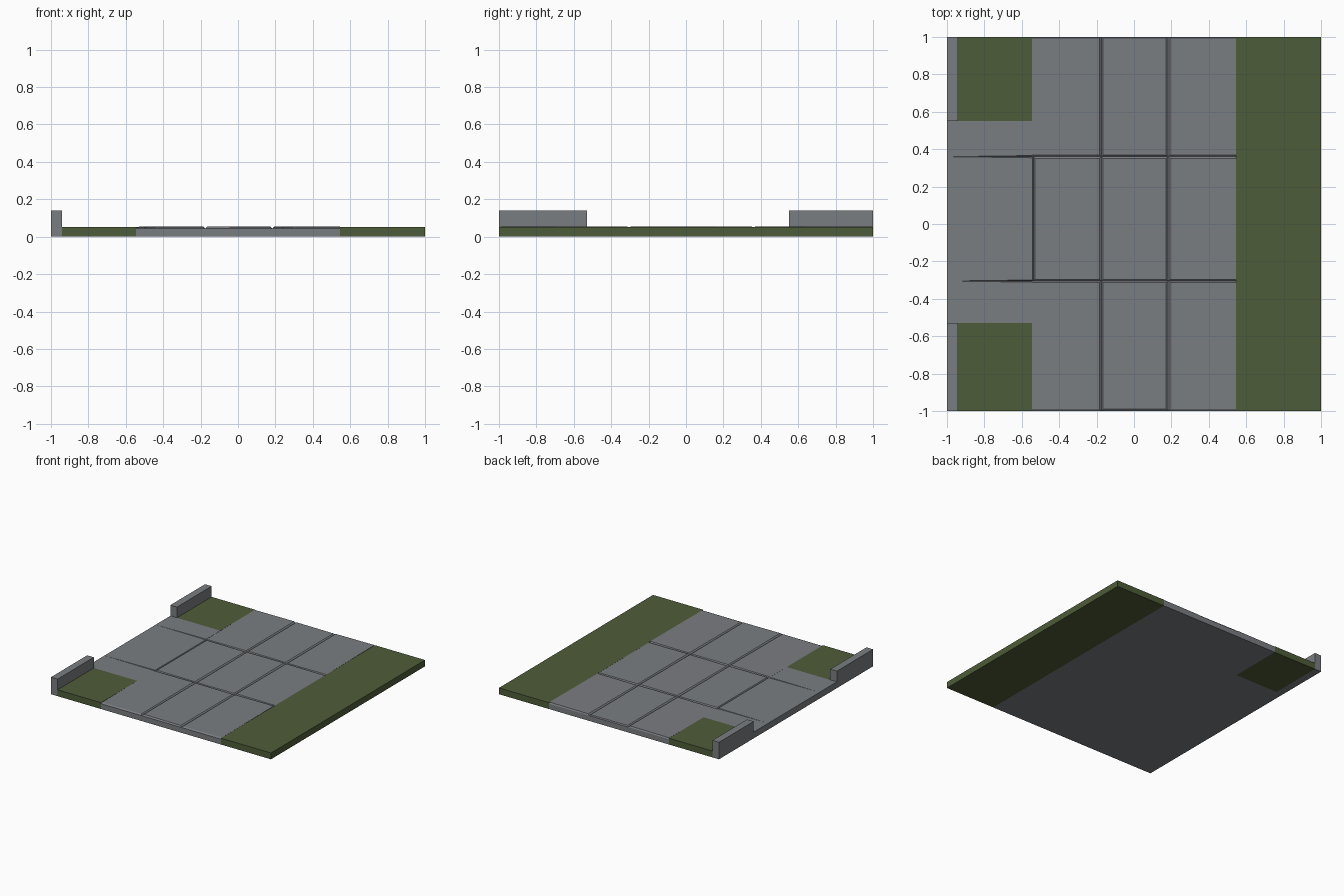
import bpy, bmesh

if "Cube" in bpy.data.objects:
    bpy.data.objects.remove(bpy.data.objects["Cube"])


def make_material(name, color):
    m = bpy.data.materials.new(name)
    m.diffuse_color = (*color, 1)
    m.use_nodes = True
    m.node_tree.nodes["Principled BSDF"].inputs["Base Color"].default_value = m.diffuse_color
    return m


stone = make_material("grey stone", (0.195, 0.207, 0.222))
grass = make_material("grass green", (0.076, 0.107, 0.040))


def make_object(name, bm, mats):
    bmesh.ops.recalc_face_normals(bm, faces=bm.faces)
    me = bpy.data.meshes.new(name)
    bm.to_mesh(me)
    bm.free()
    for m in mats:
        me.materials.append(m)
    ob = bpy.data.objects.new(name, me)
    bpy.context.collection.objects.link(ob)
    return ob


def add_prism(bm, low, z0, high, zs):
    """Closed block from four lower and four upper corners."""
    b = [bm.verts.new((x, y, z0)) for x, y in low]
    t = [bm.verts.new((x, y, z)) for (x, y), z in zip(high, zs)]
    bm.faces.new(b[::-1])
    bm.faces.new(t)
    for i in range(4):
        j = (i + 1) % 4
        bm.faces.new((b[i], b[j], t[j], t[i]))


def rect(x0, x1, y0, y1):
    return [(x0, y0), (x1, y0), (x1, y1), (x0, y1)]


def block(name, x0, x1, y0, y1, top, mats):
    bm = bmesh.new()
    r = rect(x0, x1, y0, y1)
    add_prism(bm, r, 0, r, [top] * 4)
    return make_object(name, bm, mats)


G = 0.044            # bottom of the paving grooves
TOP = 0.052          # ground level
XL, XR = -0.545, 0.545
YF, YB = -0.53, 0.55

# stone foundation
block("path_base", XL, XR, -1, 1, G, [stone])
block("side_path_base", -1, XL, YF, YB, G, [stone])

# grass areas
block("grass_strip", XR, 1, -1, 1, TOP, [grass])
block("back_grass_patch", -0.94, XL, YB, 1, TOP, [grass])
front = block("front_grass_patch", -0.94, XL, -1, YF, TOP, [grass, stone])
for p in front.data.polygons:     # stone underside
    if p.normal.z < -0.9:
        p.material_index = 1

# low kerb walls
block("front_wall", -1, -0.94, -1, YF, 0.14, [stone])
block("back_wall", -1, -0.94, YB, 1, 0.14, [stone])

# paving slabs, each slightly tilted, with sloping groove sides
bm = bmesh.new()
xs = [-0.537, -0.175, 0.182, XR]
ys = [-1, -0.305, 0.36, 1]
for i in range(3):
    for j in range(3):
        x0 = XL if i == 0 and j != 1 else xs[i]
        x1, y0, y1 = xs[i + 1], ys[j], ys[j + 1]
        il = (0.007 if j == 1 else 0) if i == 0 else 0.010
        ir = 0 if i == 2 else 0.010
        inf = 0.012 if j == 0 else 0.009
        inb = 0.006 if j == 2 else 0.009
        tilt = 0.002 * (1 if (i + j) % 2 else -1)
        zs = [TOP + tilt, TOP, TOP - tilt + 0.001, TOP + 0.001]
        add_prism(bm, rect(x0, x1, y0, y1), G,
                  rect(x0 + il, x1 - ir, y0 + inf, y1 - inb), zs)

# side path slabs, whose grooves taper out towards the open edge
xe = xs[0]
for y0, y1, a, b in ((YF, ys[1], 0, 1), (ys[1], ys[2], 1, 1), (ys[2], YB, 1, 0)):
    w = 0.006
    xin = xe - (0.006 if a and b else 0)
    xe2 = xe if a and b else XL
    xin = min(xin, xe2)
    add_prism(bm, rect(-1, xe2, y0, y1), G,
              [(-1, y0), (xin, y0 + a * w), (xin, y1 - b * w), (-1, y1)], [TOP] * 4)
make_object("paving_slabs", bm, [stone])
